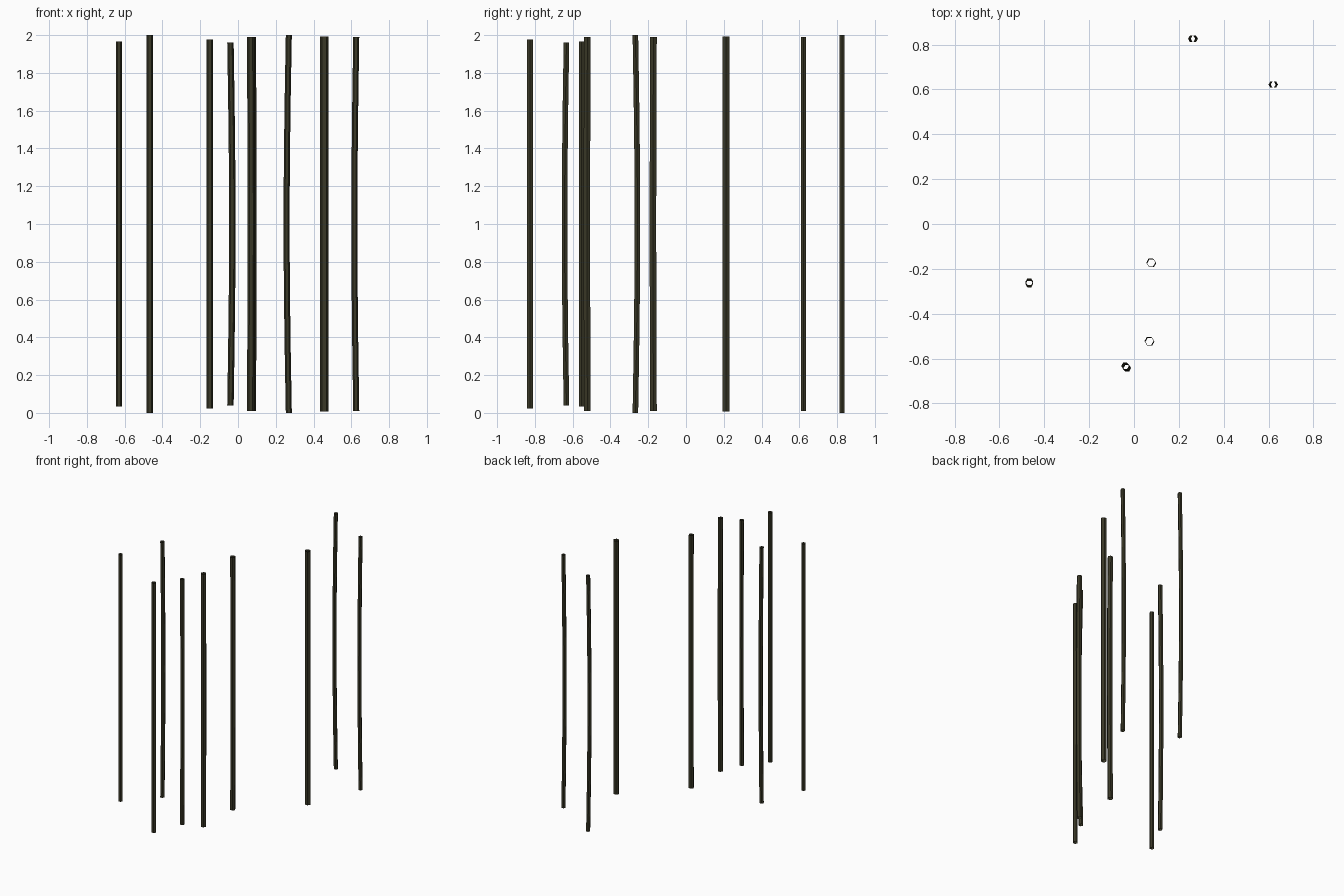
import bpy
import bmesh
import math

if "Cube" in bpy.data.objects:
    bpy.data.objects.remove(bpy.data.objects["Cube"], do_unlink=True)

bark = bpy.data.materials.new("dark olive bark")
bark.use_nodes = True
colour = (0.042, 0.040, 0.020, 1)
bark.diffuse_color = colour
bark.node_tree.nodes["Principled BSDF"].inputs["Base Color"].default_value = colour

SIDES = 6
SEGMENTS = 6


def pole(name, x, y, radius, inset, bow_x=0, bow_y=0):
    """Open six-sided stem that bows sideways between its two ends."""
    bm = bmesh.new()
    rings = []
    for i in range(SEGMENTS + 1):
        t = i / SEGMENTS
        bend = math.sin(math.pi * t)
        z = inset + t * (2 - 2 * inset)
        ring = []
        for k in range(SIDES):
            a = math.tau * k / SIDES
            ring.append(bm.verts.new((x + bow_x * bend + radius * math.cos(a),
                                      y + bow_y * bend + radius * math.sin(a), z)))
        rings.append(ring)
    for low, high in zip(rings, rings[1:]):
        for k in range(SIDES):
            n = (k + 1) % SIDES
            bm.faces.new((low[k], low[n], high[n], high[k]))
    mesh = bpy.data.meshes.new(name)
    bm.to_mesh(mesh)
    bm.free()
    mesh.materials.append(bark)
    bpy.context.collection.objects.link(bpy.data.objects.new(name, mesh))


# Scattered stems, from back to front
pole("back_pole", 0.269, 0.826, 0.016, 0.0, bow_x=-0.012)
pole("back_left_pole", 0.626, 0.622, 0.016, 0.01, bow_x=-0.01)
pole("left_pole", 0.457, 0.211, 0.022, 0.008)
pole("centre_pole", 0.075, -0.172, 0.020, 0.01, bow_x=0.004, bow_y=-0.003)
pole("right_pole", -0.467, -0.268, 0.017, 0.0, bow_y=0.011)
pole("inner_front_pole", 0.067, -0.522, 0.020, 0.01, bow_x=0.004, bow_y=-0.003)
pole("middle_front_pole", -0.040, -0.633, 0.017, 0.04, bow_x=0.01, bow_y=-0.01)
pole("far_right_pole", -0.630, -0.553, 0.017, 0.034)
pole("front_pole", -0.150, -0.826, 0.018, 0.023)
